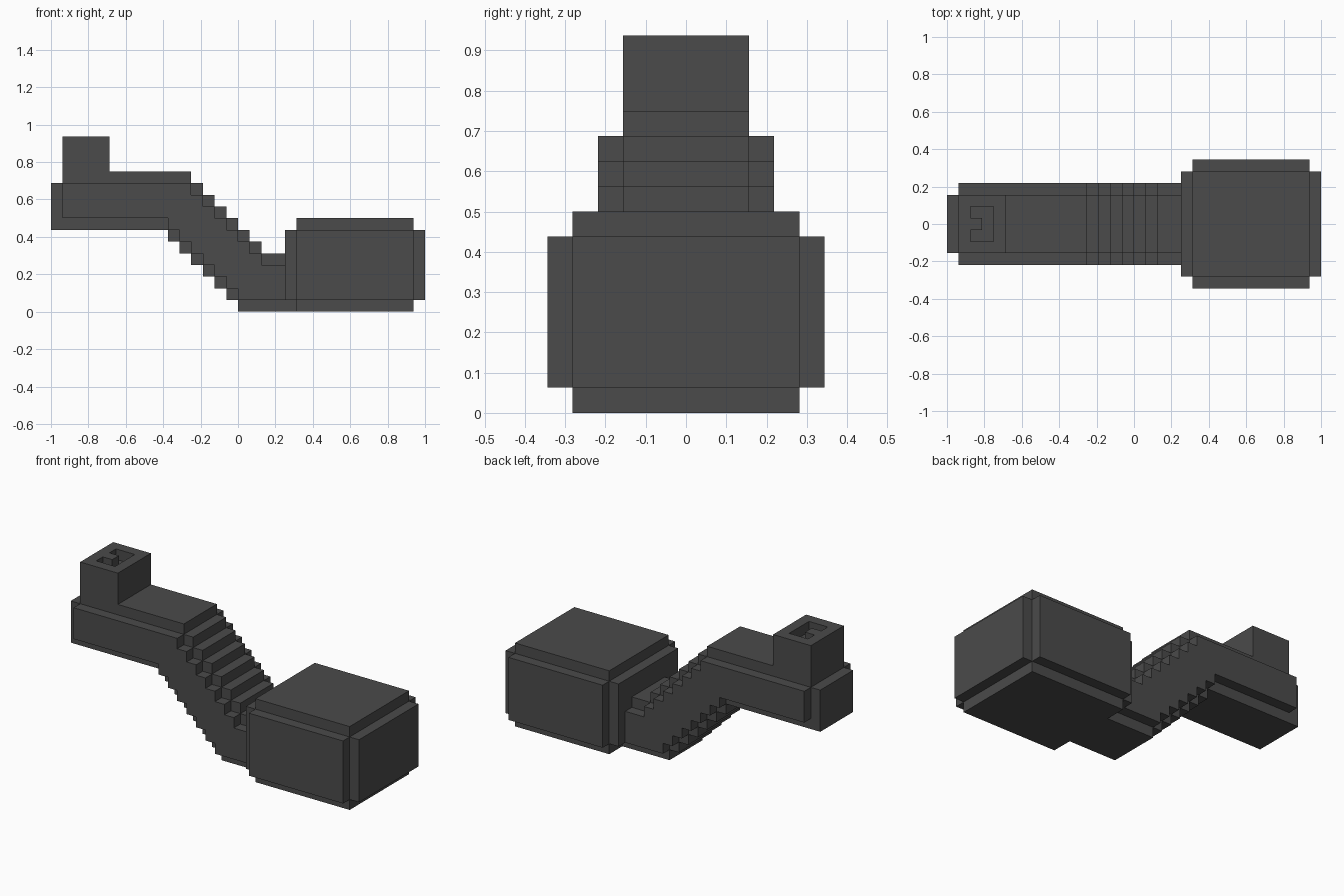
import bpy
import bmesh

U = 1 / 16  # size of one block unit

if "Cube" in bpy.data.objects:
    bpy.data.objects.remove(bpy.data.objects["Cube"], do_unlink=True)

grey = bpy.data.materials.new("dark grey")
grey.use_nodes = True
grey.diffuse_color = (0.07, 0.07, 0.07, 1)
grey.node_tree.nodes["Principled BSDF"].inputs["Base Color"].default_value = grey.diffuse_color


def extrude(name, points, direction):
    """Closed prism from an outline, swept along a direction, in block units."""
    bm = bmesh.new()
    base = bm.faces.new([bm.verts.new(p) for p in points])
    swept = bmesh.ops.extrude_face_region(bm, geom=[base])["geom"]
    moved = [v for v in swept if isinstance(v, bmesh.types.BMVert)]
    bmesh.ops.translate(bm, verts=moved, vec=direction)
    bmesh.ops.scale(bm, verts=bm.verts, vec=(U, U, U))
    bmesh.ops.recalc_face_normals(bm, faces=bm.faces)
    mesh = bpy.data.meshes.new(name)
    bm.to_mesh(mesh)
    bm.free()
    mesh.materials.append(grey)
    obj = bpy.data.objects.new(name, mesh)
    bpy.context.collection.objects.link(obj)
    return obj


def side_profile(name, outline, half):
    return extrude(name, [(x, -half, z) for x, z in outline], (0, 2 * half, 0))


def box(name, x0, x1, half, z0, z1):
    return side_profile(name, [(x0, z0), (x1, z0), (x1, z1), (x0, z1)], half)


def stairs(x, z, count):
    """Steps going down one unit and along one unit."""
    steps = []
    for i in range(count):
        steps += [(x + i, z - i), (x + i, z - i - 1)]
    return steps


# Large chamber: three crossing boxes leave stepped edges
box("chamber_sides", 5, 15, 5.5, 1, 7)
box("chamber_top_and_base", 5, 15, 4.5, 0, 8)
box("chamber_ends", 4, 16, 4.5, 1, 7)

# Stem core with its stepped slope and upright spout
upper = stairs(-4, 12, 7)
lower = stairs(-6, 7, 7)
core = [(-16, 11), (-15, 11), (-15, 15), (-11, 15), (-11, 12)] + upper
core += [(5, 5), (5, 0)] + lower[::-1] + [(-16, 7)]
stem = side_profile("stem_core", core, 2.5)

# Wider stem flanks, one unit inside the core outline
flank = [(-15, 11)] + stairs(-4, 11, 7) + [(4.5, 4), (4.5, 1)]
flank += stairs(-6, 8, 7)[::-1] + [(-15, 8)]
side_profile("stem_flanks", flank, 3.5)

# C-shaped recess in the top of the spout
recess = [(-14, -1.5), (-12, -1.5), (-12, 1.5), (-14, 1.5),
          (-14, 0.5), (-13, 0.5), (-13, -0.5), (-14, -0.5)]
cutter = extrude("recess_cutter", [(x, y, 14) for x, y in recess], (0, 0, 2))
cutter.hide_render = True
cut = stem.modifiers.new("recess", "BOOLEAN")
cut.operation = "DIFFERENCE"
cut.solver = "EXACT"
cut.object = cutter
bpy.context.view_layer.objects.active = stem
bpy.ops.object.modifier_apply(modifier=cut.name)
bpy.data.objects.remove(cutter, do_unlink=True)
